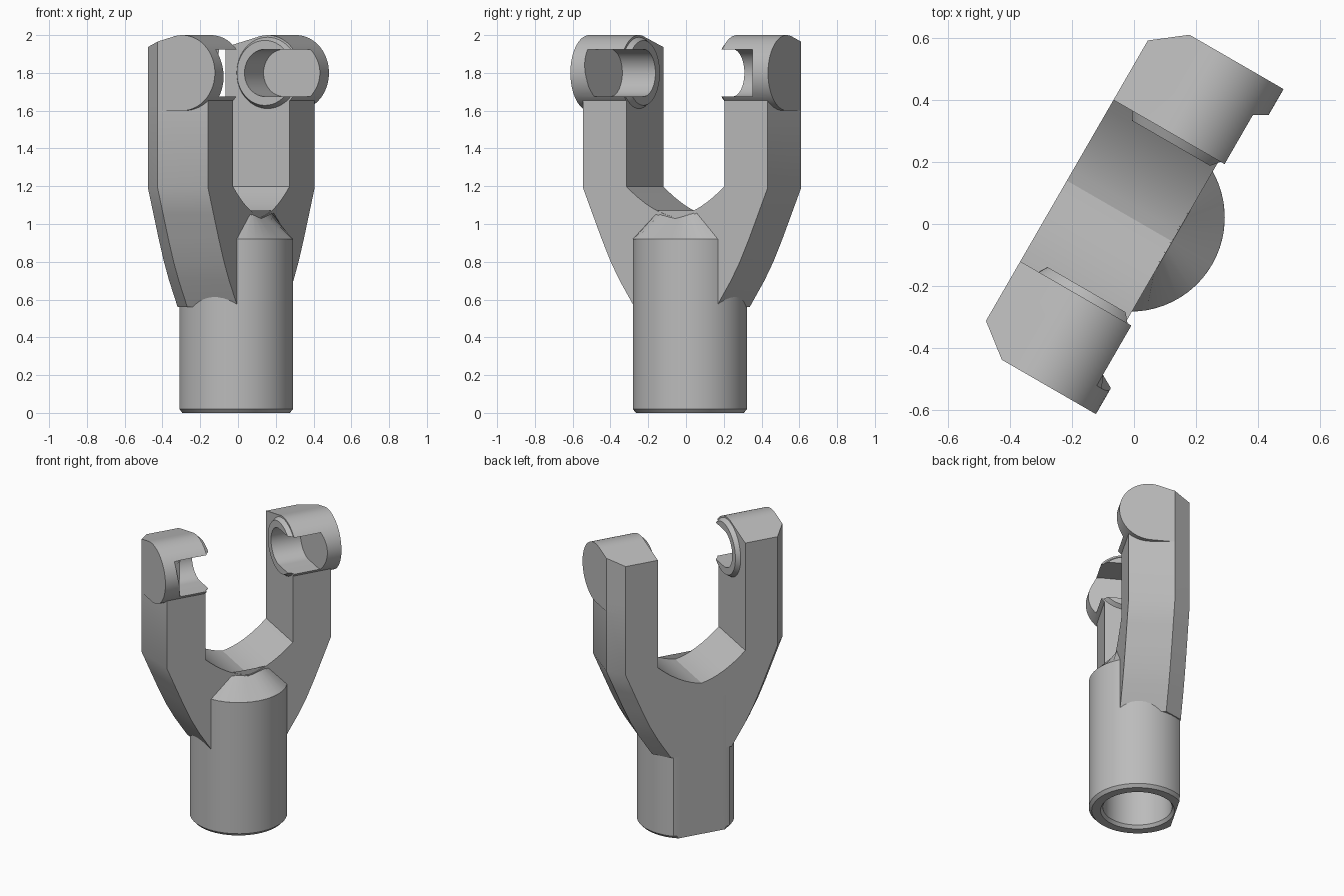
import bpy, bmesh
from math import sin, cos, pi, radians
from mathutils import Vector

cube = bpy.data.objects.get("Cube")
if cube:
    bpy.data.objects.remove(cube, do_unlink=True)

grey = bpy.data.materials.new("plain_grey")
grey.use_nodes = True
colour = (0.5, 0.5, 0.5, 1)
grey.diffuse_color = colour
grey.node_tree.nodes["Principled BSDF"].inputs["Base Color"].default_value = colour

# Local frame: x runs across the fork, +y is the flat back, z is up
TURN = radians(60)
BACK, FRONT = 0.257, -0.135
REACH, INNER = 0.604, 0.30
AXIS_Z, BOSS_R, BORE_R = 1.8, 0.2, 0.125


def loft(name, rings, chamfer=None):
    """Skin closed rings in order, cap both ends, optionally slice off a corner."""
    bm = bmesh.new()
    rows = [[bm.verts.new(p) for p in ring] for ring in rings]
    n = len(rows[0])
    for a, b in zip(rows, rows[1:]):
        for i in range(n):
            j = (i + 1) % n
            bm.faces.new((a[i], a[j], b[j], b[i]))
    bm.faces.new(rows[0])
    bm.faces.new(rows[-1])
    if chamfer:
        geom = bm.verts[:] + bm.edges[:] + bm.faces[:]
        cut = bmesh.ops.bisect_plane(bm, geom=geom, plane_co=chamfer[0],
                                     plane_no=chamfer[1], clear_outer=True)
        edges = [e for e in cut["geom_cut"] if isinstance(e, bmesh.types.BMEdge)]
        bmesh.ops.holes_fill(bm, edges=[e for e in edges if e.is_boundary], sides=0)
    bmesh.ops.remove_doubles(bm, verts=bm.verts[:], dist=1e-5)
    bmesh.ops.recalc_face_normals(bm, faces=bm.faces[:])
    mesh = bpy.data.meshes.new(name)
    bm.to_mesh(mesh)
    bm.free()
    mesh.materials.append(grey)
    ob = bpy.data.objects.new(name, mesh)
    bpy.context.collection.objects.link(ob)
    ob.rotation_euler.z = TURN
    ob.location = (0.0065, 0.011, 0)
    return ob


def activate(ob):
    bpy.ops.object.select_all(action="DESELECT")
    ob.select_set(True)
    bpy.context.view_layer.objects.active = ob


def carve(ob, cutter):
    mod = ob.modifiers.new("bore", "BOOLEAN")
    mod.operation, mod.solver, mod.object = "DIFFERENCE", "EXACT", cutter
    activate(ob)
    bpy.ops.object.modifier_apply(modifier=mod.name)


def smooth(ob):
    activate(ob)
    bpy.ops.object.shade_smooth_by_angle(angle=radians(25))


def valley(x):
    """Height of the saddle between the arms."""
    return 1.035 + 0.18 * abs(x) + 1.23 * x * x


# Forked plate: tapered towards the front, chamfered at the back
saddle = [(INNER * i / 8, valley(INNER * i / 8)) for i in range(9)]
outer = [(REACH, 1.66), (REACH, 1.19), (0.545, 1.05), (0.49, 0.92),
         (0.435, 0.8), (0.38, 0.7), (0.29, 0.56)]


def fork_ring(y, inset):
    half = saddle + [(INNER, 1.66)] + [(x - inset, z) for x, z in outer]
    mirrored = [(-x, z) for x, z in reversed(half) if x > 0]
    return [(x, y, z) for x, z in half + mirrored]


smooth(loft("fork_arms", [fork_ring(FRONT, 0.04), fork_ring(-BACK + 0.407, 0),
                          fork_ring(BACK, 0.083)]))

# Stem: round tube with a flat back and a hollow underside
SEG, STEM_R, STEM_Y = 64, 0.303, 0.02


def stem_ring(r, z):
    pts = [(r * cos(2 * pi * i / SEG), STEM_Y + r * sin(2 * pi * i / SEG)) for i in range(SEG)]
    return [(x, min(y, BACK), z) for x, y in pts]


smooth(loft("stem", [stem_ring(0.215, 0.6), stem_ring(0.215, 0.02), stem_ring(0.23, 0),
                     stem_ring(0.285, 0), stem_ring(STEM_R, 0.02), stem_ring(STEM_R, 0.92)]))

# Sloping shoulder from the stem up to the saddle
foot, head = [], []
for i in range(13):
    a = pi + radians(30) + radians(120) * i / 12
    x = STEM_R * cos(a)
    foot.append((x, STEM_Y + STEM_R * sin(a), 0.92))
    head.append((0.46 * x, FRONT + 0.004, valley(0.46 * x) - 0.003))
smooth(loft("shoulder", [foot, head]))


def disc(x, r):
    return [(x, r * cos(2 * pi * i / 48), AXIS_Z + r * sin(2 * pi * i / 48)) for i in range(48)]


# Pin sockets at the arm tips, open to the front
boss_arc = [radians(-90 - 250 * i / 40) for i in range(41)]
boss_profile = [(BOSS_R * cos(a), AXIS_Z + BOSS_R * sin(a)) for a in boss_arc]
boss_profile = [p for p in boss_profile if p[0] < 0.075] + [(BACK, 1.937), (BACK, 1.6)]
bore_arc = [radians(90 - 180 * i / 24) for i in range(25)]
bore_profile = [(BORE_R * cos(a), AXIS_Z + BORE_R * sin(a)) for a in bore_arc]
bore_profile += [(-0.14, AXIS_Z - BORE_R), (-0.3, AXIS_Z - BORE_R),
                 (-0.3, AXIS_Z + BORE_R), (-0.14, AXIS_Z + BORE_R)]

for side, s in (("left", 1), ("right", -1)):
    cutter = loft("bore_cutter", [
        [(s * 0.2, y, z) for y, z in bore_profile],
        [(s * (0.474 + (0.09 if y < -0.2 else 0)), y, z) for y, z in bore_profile]])
    cutter.hide_render = True
    boss = loft(side + "_socket",
                [[(s * x, y, z) for y, z in boss_profile] for x in (INNER, REACH)],
                chamfer=(Vector((s * REACH, 0.15, 0)), Vector((s * 0.107, 0.083, 0))))
    lip = loft(side + "_socket_lip", [disc(s * 0.272, 0.172), disc(s * 0.305, 0.192)])
    for part in (boss, lip):
        carve(part, cutter)
        smooth(part)
    bpy.data.objects.remove(cutter, do_unlink=True)
